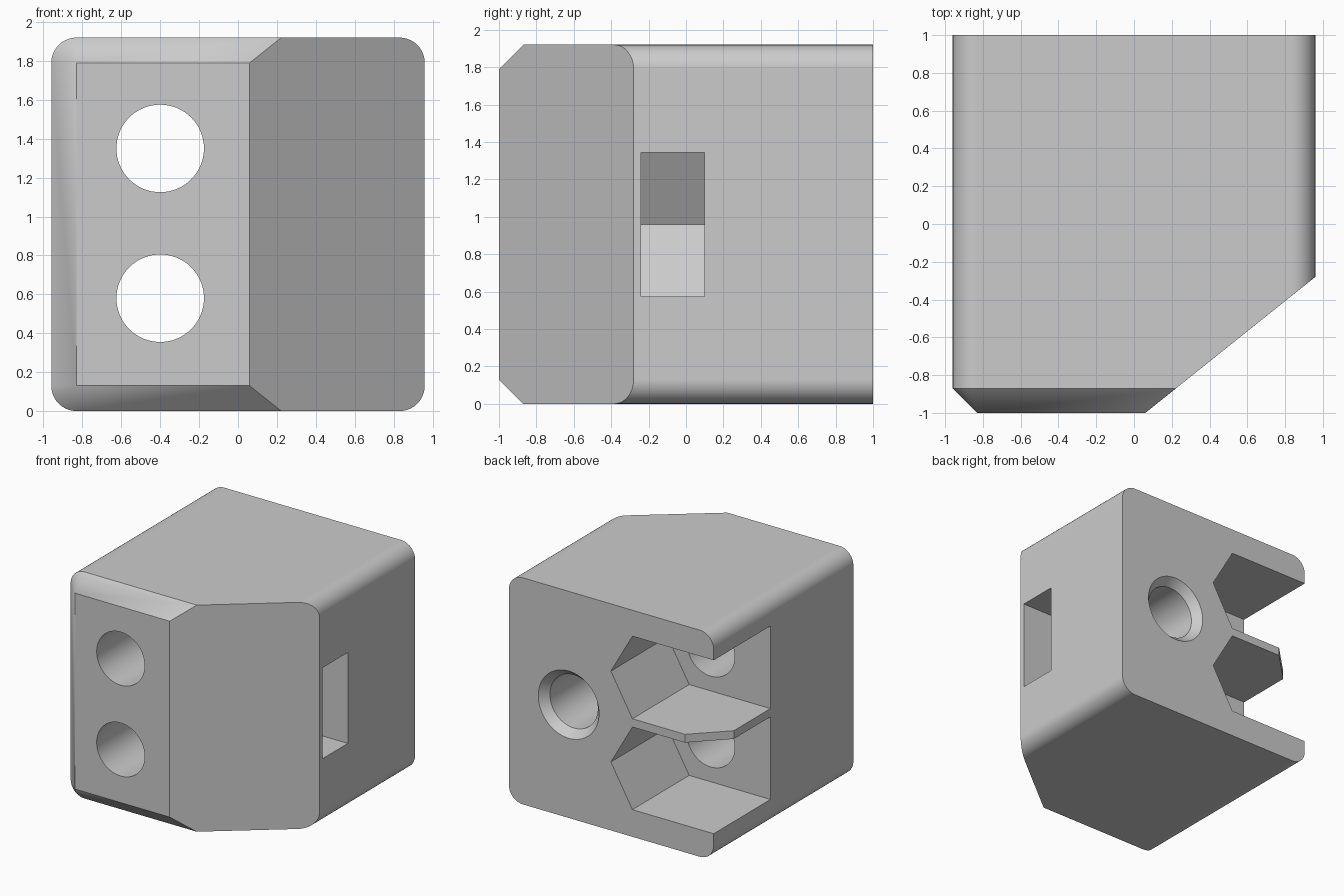
import bpy
import bmesh
from math import cos, sin, pi, radians
from mathutils import Vector

if "Cube" in bpy.data.objects:
    bpy.data.objects.remove(bpy.data.objects["Cube"])

HALF = 0.96      # half width and half height of the block
BEVEL = 0.13     # edge radius and front chamfer
MID = HALF       # height of the block centre

grey = bpy.data.materials.new("plain grey")
grey.use_nodes = True
grey.diffuse_color = (0.6, 0.6, 0.6, 1)
grey.node_tree.nodes["Principled BSDF"].inputs["Base Color"].default_value = (0.6, 0.6, 0.6, 1)


def loft(name, rings):
    """Closed solid through a list of rings with equal point counts."""
    bm = bmesh.new()
    loops = [[bm.verts.new(p) for p in ring] for ring in rings]
    n = len(loops[0])
    for a, b in zip(loops, loops[1:]):
        for i in range(n):
            j = (i + 1) % n
            bm.faces.new((a[i], a[j], b[j], b[i]))
    bm.faces.new(loops[0])
    bm.faces.new(loops[-1])
    bmesh.ops.remove_doubles(bm, verts=bm.verts[:], dist=1e-5)
    bmesh.ops.recalc_face_normals(bm, faces=bm.faces[:])
    mesh = bpy.data.meshes.new(name)
    bm.to_mesh(mesh)
    bm.free()
    obj = bpy.data.objects.new(name, mesh)
    bpy.context.collection.objects.link(obj)
    mesh.materials.append(grey)
    return obj


def prism_y(name, outline, y0, y1):
    return loft(name, [[(x, y, z) for x, z in outline] for y in (y0, y1)])


def rounded_square(half, radius, y, steps=10):
    ring = []
    for corner in range(4):
        for s in range(steps + 1):
            a = (corner + s / steps) * pi / 2
            mid = (corner + 0.5) * pi / 2
            off = half - radius
            sx = 1 if cos(mid) > 0 else -1
            sz = 1 if sin(mid) > 0 else -1
            ring.append((sx * off + radius * cos(a), y, MID + sz * off + radius * sin(a)))
    return ring


def turned_y(name, x, z, profile, segments=64):
    """Round cutter along y from (y, radius) pairs."""
    return loft(name, [[(x + r * cos(2 * pi * i / segments), y,
                         z + r * sin(2 * pi * i / segments))
                        for i in range(segments)] for y, r in profile])


def nut_slot(name, x, z, apothem, y0, y1, side):
    """Hexagon pocket with flat top and bottom, open towards one side."""
    r = apothem / cos(pi / 6)
    outline = [(side * 1.5, z - apothem), (x - side * r / 2, z - apothem),
               (x - side * r, z), (x - side * r / 2, z + apothem),
               (side * 1.5, z + apothem)]
    return prism_y(name, outline, y0, y1)


# Block with rounded long edges and a chamfered front
block = loft("clamp_block", [rounded_square(HALF, BEVEL, 1),
                             rounded_square(HALF, BEVEL, BEVEL - 1),
                             rounded_square(HALF - BEVEL, 0, -1)])

# Slanted front corner
bm = bmesh.new()
bm.from_mesh(block.data)
cut = bmesh.ops.bisect_plane(bm, geom=bm.verts[:] + bm.edges[:] + bm.faces[:],
                             plane_co=(0.06, -1, 0), plane_no=Vector((0.72, -0.9, 0)).normalized(),
                             clear_outer=True)
edges = [e for e in cut["geom_cut"] if isinstance(e, bmesh.types.BMEdge)]
bmesh.ops.holes_fill(bm, edges=edges, sides=0)
bmesh.ops.recalc_face_normals(bm, faces=bm.faces[:])
bm.to_mesh(block.data)
bm.free()

cutters = []
# Two through holes, each with a nut slot at the back
for label, z in (("upper", 1.35), ("lower", 0.58)):
    cutters.append(nut_slot(label + "_back_slot_cutter", -0.4, z, 0.35, 0.24, 1.5, -1))
    cutters.append(turned_y(label + "_hole_cutter", -0.4, z, [(-1.5, 0.225), (0.5, 0.225)]))

# Clipped corner of the web between the back slots
clip = [(-0.69, 1), (-0.96, 0.73), (-1.2, 0.49), (-1.2, 1.2), (-0.89, 1.2), (-0.49, 1.2)]
cutters.append(loft("web_corner_cutter", [[(x, y, z) for x, y in clip] for z in (0.88, 1.05)]))

# Side nut slot and the countersunk hole that meets it
cutters.append(nut_slot("side_slot_cutter", 0.4, MID, 0.385, -0.24, 0.1, 1))
cutters.append(turned_y("countersunk_hole_cutter", 0.4, MID,
                        [(1.1, 0.285), (1, 0.285), (0.93, 0.225), (-0.4, 0.225)]))

bpy.context.view_layer.objects.active = block
for cutter in cutters:
    cutter.hide_render = True
    mod = block.modifiers.new("cut", "BOOLEAN")
    mod.operation = "DIFFERENCE"
    mod.solver = "EXACT"
    mod.object = cutter
    bpy.ops.object.modifier_apply(modifier=mod.name)
    bpy.data.objects.remove(cutter)

# Smooth rounds, sharp edges, flat planes
bpy.ops.object.select_all(action="DESELECT")
block.select_set(True)
bpy.ops.object.shade_smooth_by_angle(angle=radians(25))
weighted = block.modifiers.new("weighted_normals", "WEIGHTED_NORMAL")
weighted.keep_sharp = True
